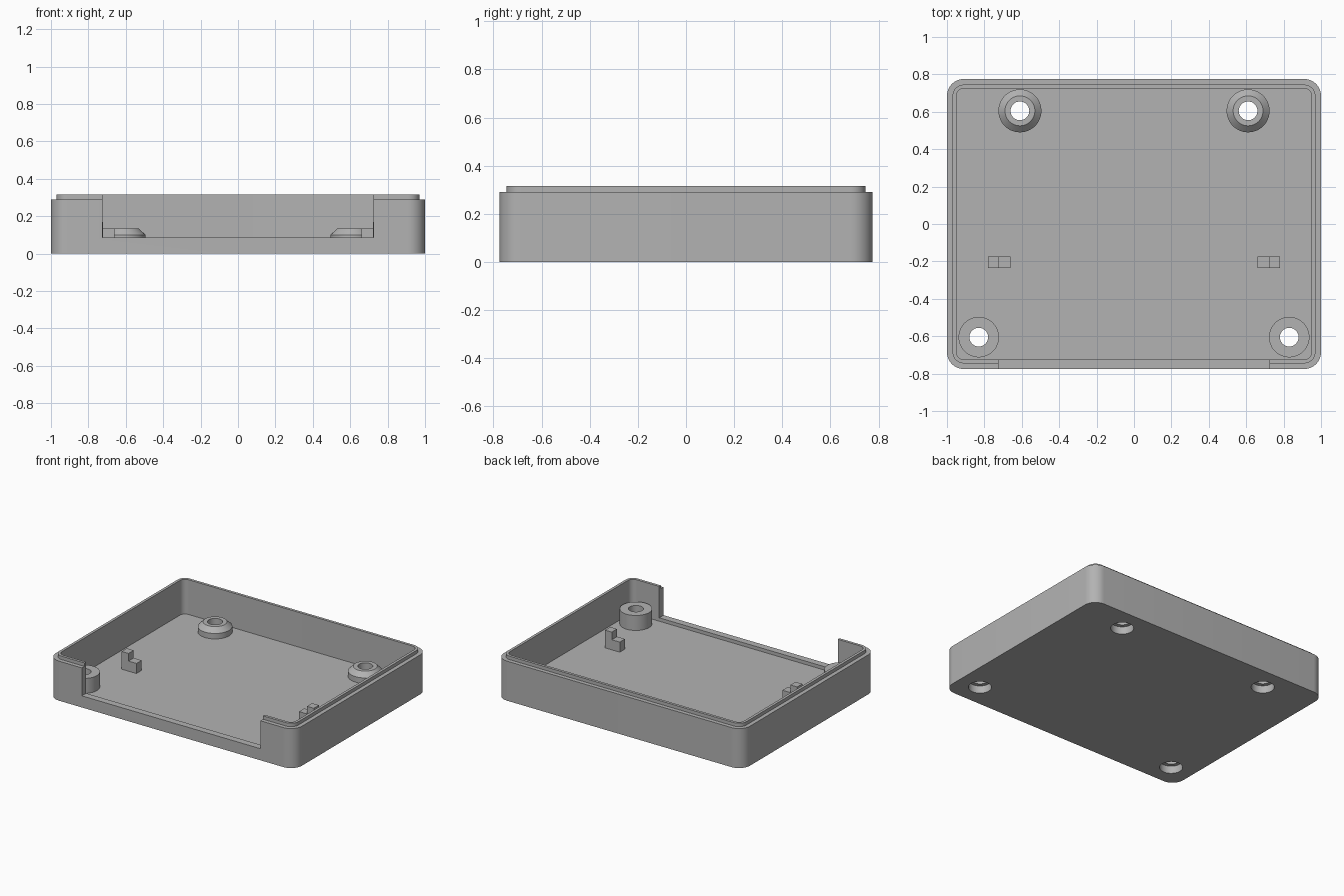
import bpy, bmesh, math

cube = bpy.data.objects.get("Cube")
if cube:
    bpy.data.objects.remove(cube, do_unlink=True)

WIDTH, DEPTH, CORNER = 2.0, 1.55, 0.09
FLOOR, WALL, RIM, LIP = 0.06, 0.05, 0.29, 0.315
HOLE, COUNTERBORE, LEDGE = 0.05, 0.077, 0.055

grey = bpy.data.materials.new("plain grey")
grey.use_nodes = True
colour = (0.45, 0.45, 0.45, 1)
grey.diffuse_color = colour
grey.node_tree.nodes["Principled BSDF"].inputs["Base Color"].default_value = colour


def finish(name, bm):
    bmesh.ops.recalc_face_normals(bm, faces=bm.faces[:])
    mesh = bpy.data.meshes.new(name)
    bm.to_mesh(mesh)
    bm.free()
    mesh.materials.append(grey)
    obj = bpy.data.objects.new(name, mesh)
    bpy.context.collection.objects.link(obj)
    return obj


def smooth(obj):
    bpy.ops.object.select_all(action="DESELECT")
    obj.select_set(True)
    bpy.context.view_layer.objects.active = obj
    bpy.ops.object.shade_smooth_by_angle(angle=math.radians(30))


def rounded_ring(bm, inset, z, steps=10):
    """Rounded rectangle of vertices, inset from the outer wall."""
    r = CORNER - inset
    cx, cy = WIDTH / 2 - CORNER, DEPTH / 2 - CORNER
    ring = []
    for i, (sx, sy) in enumerate([(1, 1), (-1, 1), (-1, -1), (1, -1)]):
        for k in range(steps + 1):
            a = (i + k / steps) * math.pi / 2
            ring.append(bm.verts.new((sx * cx + r * math.cos(a), sy * cy + r * math.sin(a), z)))
    return ring


def bridge(bm, a, b):
    n = len(a)
    for i in range(n):
        j = (i + 1) % n
        bm.faces.new((a[i], a[j], b[j], b[i]))


def lathe(name, profile, x, y, segments=48):
    """Closed (radius, height) profile turned around a vertical axis."""
    bm = bmesh.new()
    columns = []
    for k in range(segments):
        a = 2 * math.pi * k / segments
        columns.append([bm.verts.new((x + r * math.cos(a), y + r * math.sin(a), z)) for r, z in profile])
    for k in range(segments):
        bridge(bm, columns[k], columns[(k + 1) % segments])
    return finish(name, bm)


def box(name, x0, x1, y0, y1, z0, z1):
    bm = bmesh.new()
    bmesh.ops.create_cube(bm, size=1)
    for v in bm.verts:
        v.co = ((x0 + x1) / 2 + v.co.x * (x1 - x0),
                (y0 + y1) / 2 + v.co.y * (y1 - y0),
                (z0 + z1) / 2 + v.co.z * (z1 - z0))
    return finish(name, bm)


def cut(obj, cutter):
    mod = obj.modifiers.new("cut", "BOOLEAN")
    mod.operation, mod.solver, mod.object = "DIFFERENCE", "EXACT", cutter
    bpy.ops.object.select_all(action="DESELECT")
    bpy.context.view_layer.objects.active = obj
    obj.select_set(True)
    bpy.ops.object.modifier_apply(modifier=mod.name)
    bpy.data.objects.remove(cutter, do_unlink=True)


# Tray: floor, walls and stepped lip
bm = bmesh.new()
rings = [rounded_ring(bm, inset, z) for inset, z in
         [(0, 0), (0, RIM), (0.03, RIM), (0.03, LIP), (WALL, LIP), (WALL, FLOOR)]]
for a, b in zip(rings, rings[1:]):
    bridge(bm, a, b)
bm.faces.new(rings[0])
bm.faces.new(rings[-1])
tray = finish("tray", bm)

# Wide opening in the front wall
cut(tray, box("opening_cutter", -0.725, 0.725, -0.9, -0.7, 0.085, 0.5))

# Screw bosses: tapered at the back, taller and straight at the front
back_profile = [(HOLE, LEDGE), (0.115, LEDGE), (0.115, 0.1), (0.08, 0.134), (HOLE, 0.134)]
front_profile = [(HOLE, LEDGE), (0.108, LEDGE), (0.108, 0.17), (HOLE, 0.17)]
for side, s in (("left", 1), ("right", -1)):
    for end, x, y, profile in (("back", 0.61, 0.605, back_profile),
                               ("front", 0.83, -0.605, front_profile)):
        bm = bmesh.new()
        bmesh.ops.create_cone(bm, cap_ends=True, segments=48, radius1=COUNTERBORE,
                              radius2=COUNTERBORE, depth=0.4)
        bmesh.ops.translate(bm, vec=(s * x, y, 0), verts=bm.verts[:])
        cut(tray, finish("hole_cutter", bm))
        smooth(lathe(f"{end}_{side}_boss", profile, s * x, y))

    # Stepped clip post: L-shaped profile extruded along y
    bm = bmesh.new()
    outline = [(0.66, 0.055), (0.78, 0.055), (0.78, 0.19), (0.725, 0.19), (0.725, 0.134), (0.66, 0.134)]
    face = bm.faces.new([bm.verts.new((s * x, -0.235, z)) for x, z in outline])
    new = bmesh.ops.extrude_face_region(bm, geom=[face])["geom"]
    bmesh.ops.translate(bm, vec=(0, 0.06, 0), verts=[g for g in new if isinstance(g, bmesh.types.BMVert)])
    finish(f"{side}_clip", bm)

smooth(tray)
